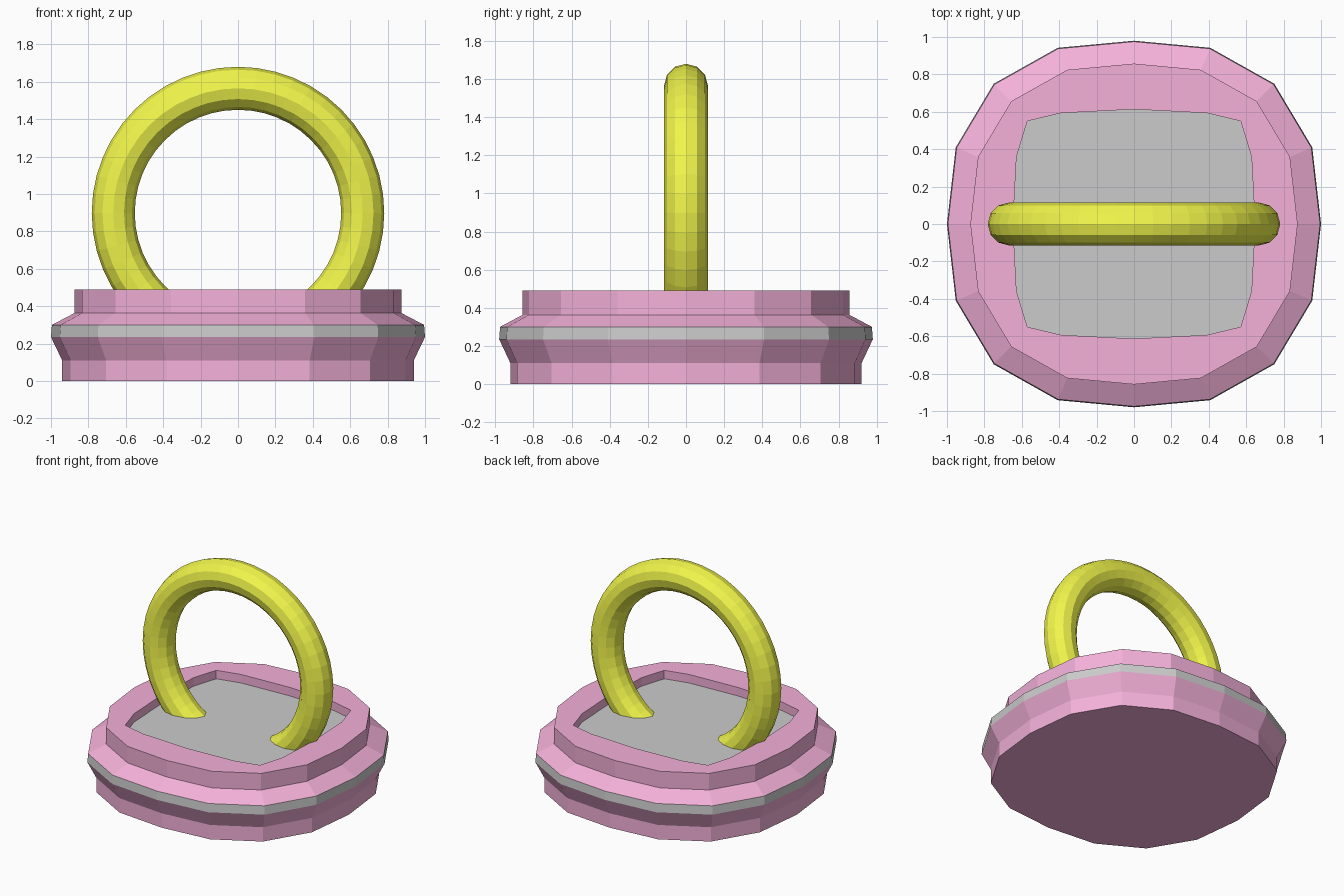
import bpy
from math import pi

if "Cube" in bpy.data.objects:
    bpy.data.objects.remove(bpy.data.objects["Cube"])


def material(name, rgb):
    m = bpy.data.materials.new(name)
    m.diffuse_color = (*rgb, 1)
    m.use_nodes = True
    m.node_tree.nodes["Principled BSDF"].inputs["Base Color"].default_value = m.diffuse_color
    return m


PINK = material("pink", (0.91, 0.44, 0.70))
YELLOW = material("yellow", (0.88, 0.92, 0.07))


def mirrored_loop(quarter):
    """Mirror a quarter outline (from +x to +y) into a 16-sided loop."""
    half = quarter + [(-x, y) for x, y in quarter[-2::-1]]
    return half + [(x, -y) for x, y in half[-2:0:-1]]


OUTER = mirrored_loop([(1, 0), (0.953, 0.41), (0.75, 0.75), (0.408, 0.942), (0, 0.98)])
RECESS = mirrored_loop([(0.647, 0), (0.628, 0.36), (0.57, 0.55), (0.39, 0.593), (0, 0.613)])


def loft(name, sections, mat=None, cap_start=False, cap_end=False):
    """Skin stacked sections given as (outline, scale, height)."""
    n = len(OUTER)
    verts = [(x * s, y * s, z) for loop, s, z in sections for x, y in loop]
    faces = []
    for k in range(len(sections) - 1):
        a, b = k * n, (k + 1) * n
        for i in range(n):
            j = (i + 1) % n
            faces.append((a + i, a + j, b + j, b + i))
    if cap_start:
        faces.append(tuple(reversed(range(n))))
    if cap_end:
        faces.append(tuple(range(len(verts) - n, len(verts))))
    mesh = bpy.data.meshes.new(name)
    mesh.from_pydata(verts, [], faces)
    if mat:
        mesh.materials.append(mat)
    obj = bpy.data.objects.new(name, mesh)
    bpy.context.collection.objects.link(obj)
    return obj


FLOOR = 0.425

# Lower base with flared rim
loft("lower_base", [(OUTER, 0.94, 0), (OUTER, 0.94, 0.11), (OUTER, 1, 0.235)],
     PINK, cap_start=True)

# Grey band around the widest part
loft("trim_band", [(OUTER, 1, 0.235), (OUTER, 0.995, 0.30)])

# Upper collar: sloped shoulder, wall, top rim and recess wall
loft("upper_collar", [(OUTER, 0.995, 0.30), (OUTER, 0.875, 0.363), (OUTER, 0.875, 0.49),
                      (RECESS, 1, 0.49), (RECESS, 1, FLOOR)], PINK)

# Grey floor of the recess
loft("recess_floor", [(RECESS, 1, FLOOR)], cap_end=True)

# Upright ring, its lower part sunk into the base
bpy.ops.mesh.primitive_torus_add(major_segments=48, minor_segments=12,
                                 major_radius=0.667, minor_radius=0.115,
                                 location=(0, 0, 0.898), rotation=(pi / 2, 0, 0))
ring = bpy.context.object
ring.name = "handle_ring"
ring.data.materials.append(YELLOW)
